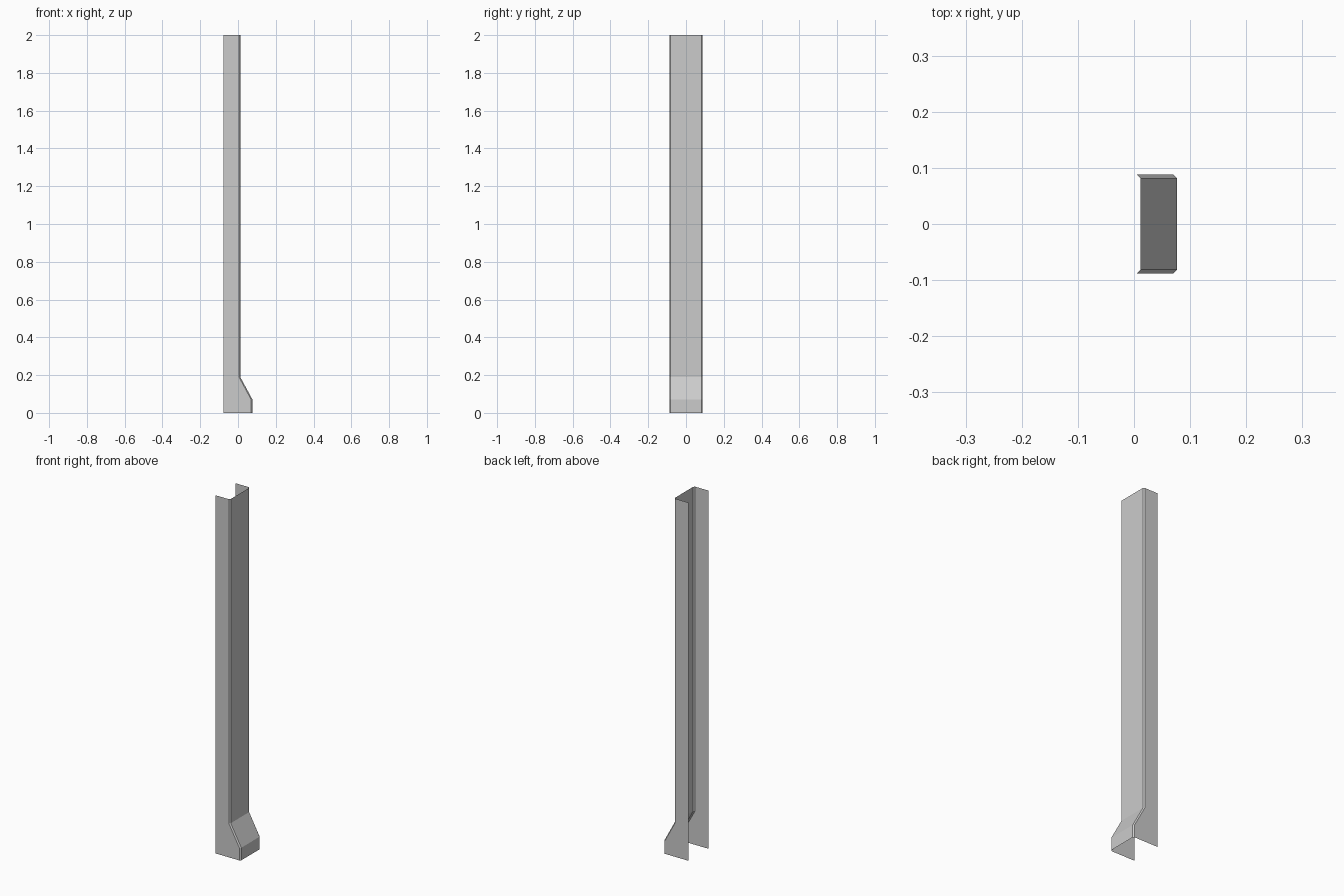
import bpy, bmesh

if "Cube" in bpy.data.objects:
    bpy.data.objects.remove(bpy.data.objects["Cube"])

BACK, HALF, CH = -0.077, 0.088, 0.007  # rear edge, half width, corner chamfer


def section(front, z):
    """Open U profile with chamfered front corners."""
    half = [(BACK, HALF), (front - CH, HALF), (front, HALF - CH)]
    pts = [(x, -y) for x, y in half] + half[::-1]
    return [(x, y, z) for x, y in pts]


# Thin sheet channel: profile lofted from the flared foot up to the open top
bm = bmesh.new()
levels = [(0.077, 0.0), (0.077, 0.07), (0.012, 0.19), (0.012, 2.0)]
rows = [[bm.verts.new(p) for p in section(*lv)] for lv in levels]
for low, high in zip(rows, rows[1:]):
    for i in range(len(low) - 1):
        bm.faces.new((low[i], low[i + 1], high[i + 1], high[i]))

mesh = bpy.data.meshes.new("channel_post")
bm.to_mesh(mesh)
bm.free()
post = bpy.data.objects.new("channel_post", mesh)
bpy.context.collection.objects.link(post)
